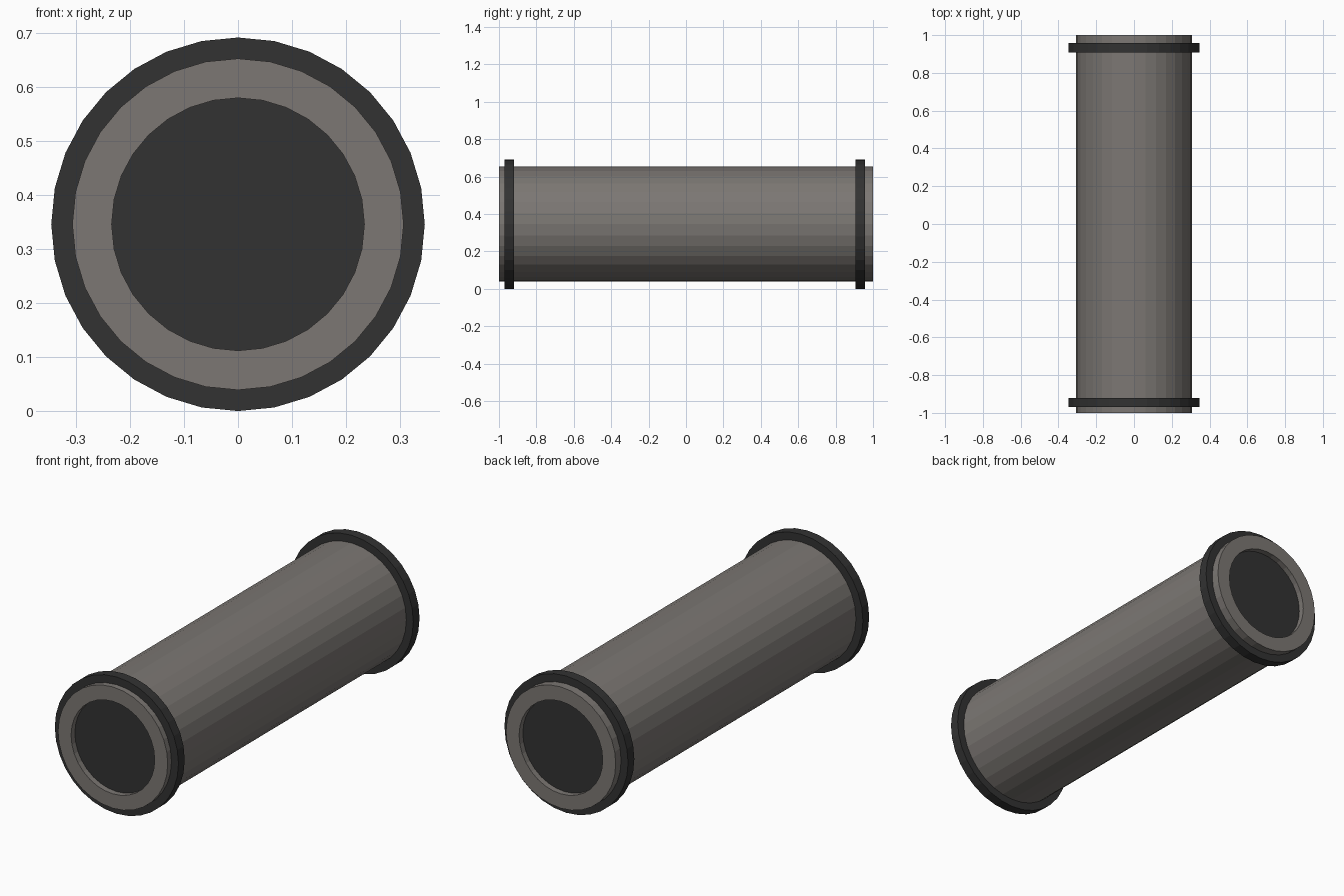
import bpy, bmesh
from math import sin, cos, pi

if "Cube" in bpy.data.objects:
    bpy.data.objects.remove(bpy.data.objects["Cube"])

SIDES = 32
Z = 0.346  # axis height


def material(name, rgb):
    m = bpy.data.materials.new(name)
    m.diffuse_color = (*rgb, 1)
    m.use_nodes = True
    m.node_tree.nodes["Principled BSDF"].inputs["Base Color"].default_value = m.diffuse_color
    return m


steel = material("warm_grey", (0.20, 0.185, 0.172))
dark = material("dark_grey", (0.032, 0.032, 0.032))


def lathe(name, profile, mat, caps=False):
    """Revolve (radius, y) points about the y axis; optionally cap the ends."""
    bm = bmesh.new()
    rings = []
    for r, y in profile:
        rings.append([bm.verts.new((r * sin(2 * pi * i / SIDES), y,
                                    Z + r * cos(2 * pi * i / SIDES)))
                      for i in range(SIDES)])
    for a, b in zip(rings, rings[1:]):
        for i in range(SIDES):
            j = (i + 1) % SIDES
            bm.faces.new((a[i], a[j], b[j], b[i]))
    if caps:
        bm.faces.new(rings[0])
        bm.faces.new(rings[-1])
    bmesh.ops.recalc_face_normals(bm, faces=bm.faces)
    me = bpy.data.meshes.new(name)
    bm.to_mesh(me)
    bm.free()
    me.materials.append(mat)
    ob = bpy.data.objects.new(name, me)
    bpy.context.collection.objects.link(ob)
    return ob


# Pipe with a shallow recess at both ends, floors painted dark
pipe = lathe("pipe", [(0.234, -0.97), (0.234, -1), (0.307, -1),
                      (0.307, 1), (0.234, 1), (0.234, 0.97)], steel, caps=True)
pipe.data.materials.append(dark)
for face in pipe.data.polygons:
    if len(face.vertices) == SIDES:
        face.material_index = 1

# Raised collars near each end
for name, y0, y1 in (("front_collar", -0.97, -0.92), ("back_collar", 0.907, 0.957)):
    lathe(name, [(0.305, y0), (0.346, y0), (0.346, y1), (0.305, y1)], dark)
